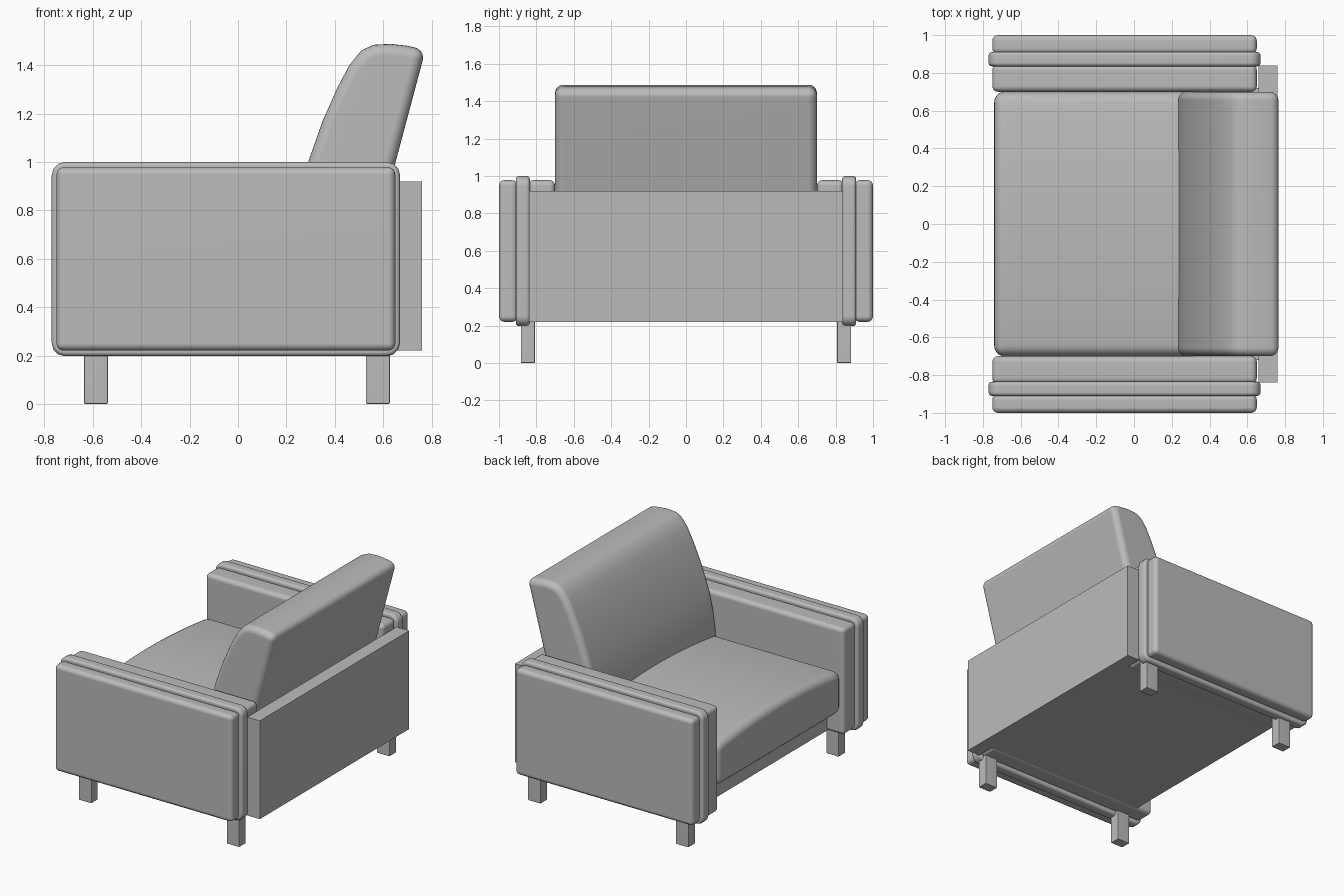
import bpy
import bmesh
import math
from mathutils import Vector

if "Cube" in bpy.data.objects:
    bpy.data.objects.remove(bpy.data.objects["Cube"], do_unlink=True)

grey = bpy.data.materials.new("grey_upholstery")
grey.use_nodes = True
COLOUR = (0.5, 0.5, 0.5, 1.0)
grey.diffuse_color = COLOUR
grey.node_tree.nodes["Principled BSDF"].inputs["Base Color"].default_value = COLOUR


def add_bevel(obj, width, segments):
    mod = obj.modifiers.new("bevel", "BEVEL")
    mod.width = width
    mod.segments = segments
    mod.limit_method = "ANGLE"
    mod.angle_limit = math.radians(40)
    bpy.ops.object.modifier_apply(modifier=mod.name)


def prism(name, profile, axis, lo, hi, bevel=0.0, segments=4):
    """Extrude a 2D profile along x or y and round its sharp edges."""
    bm = bmesh.new()

    def place(p, t):
        return (t, p[0], p[1]) if axis == "x" else (p[0], t, p[1])

    start = bm.faces.new([bm.verts.new(place(p, lo)) for p in profile])
    extruded = bmesh.ops.extrude_face_region(bm, geom=[start], use_keep_orig=True)
    shift = Vector((hi - lo, 0, 0)) if axis == "x" else Vector((0, hi - lo, 0))
    moved = [g for g in extruded["geom"] if isinstance(g, bmesh.types.BMVert)]
    bmesh.ops.translate(bm, verts=moved, vec=shift)
    bmesh.ops.recalc_face_normals(bm, faces=bm.faces)
    mesh = bpy.data.meshes.new(name)
    bm.to_mesh(mesh)
    bm.free()
    mesh.materials.append(grey)
    obj = bpy.data.objects.new(name, mesh)
    bpy.context.collection.objects.link(obj)
    bpy.ops.object.select_all(action="DESELECT")
    obj.select_set(True)
    bpy.context.view_layer.objects.active = obj
    if bevel:
        add_bevel(obj, bevel, segments)
        bpy.ops.object.shade_smooth_by_angle(angle=math.radians(40))
        obj.modifiers.new("weighted_normals", "WEIGHTED_NORMAL").keep_sharp = True
    return obj


def rect(x0, x1, z0, z1):
    return [(x0, z0), (x1, z0), (x1, z1), (x0, z1)]


def rounded_rect(x0, x1, z0, z1, r, steps=3):
    points = []
    corners = [(x1 - r, z1 - r), (x0 + r, z1 - r), (x0 + r, z0 + r), (x1 - r, z0 + r)]
    for i, (cx, cz) in enumerate(corners):
        for k in range(steps + 1):
            a = math.pi / 2 * (i + k / steps)
            points.append((cx + r * math.cos(a), cz + r * math.sin(a)))
    return points


# Arms: two padded slabs with a wider band between them, and legs below
pad = rect(-0.75, 0.65, 0.22, 0.978)
band = rounded_rect(-0.77, 0.67, 0.197, 1.0, 0.055)
for side, s in (("right", -1), ("left", 1)):
    def slab(name, profile, inner, outer, bevel=0.0, segments=4):
        lo, hi = sorted((s * inner, s * outer))
        prism(f"{side}_{name}", profile, "y", lo, hi, bevel, segments)

    slab("arm_outer_pad", pad, 0.9, 1.0, 0.03)
    slab("arm_band", band, 0.835, 0.91, 0.018, 3)
    slab("arm_inner_pad", pad, 0.7, 0.845, 0.03)
    slab("front_leg", rect(-0.637, -0.537, 0, 0.24), 0.807, 0.883, 0.006, 2)
    slab("back_leg", rect(0.528, 0.628, 0, 0.24), 0.807, 0.883, 0.006, 2)

# Frame: base under the seat and panel behind the back cushion
prism("seat_base", rect(-0.62, 0.67, 0.225, 0.42), "y", -0.72, 0.72)
prism("back_panel", rect(0.66, 0.76, 0.22, 0.92), "y", -0.84, 0.84)

# Seat cushion with a crowned top
half = 0.7
crown = [(half * t / 8, 0.68 + 0.05 * (1 - (t / 8) ** 2)) for t in range(8, -9, -1)]
prism("seat_cushion", [(-half, 0.38), (half, 0.38)] + crown, "x", -0.74, 0.5, 0.055, 5)

# Leaning back cushion with a curved front
back = [(0.505, 0.45), (0.775, 1.463), (0.7, 1.48), (0.63, 1.488), (0.56, 1.484),
        (0.51, 1.461), (0.46, 1.4), (0.41, 1.305), (0.35, 1.17), (0.29, 1.0),
        (0.255, 0.85), (0.235, 0.7), (0.225, 0.45)]
prism("back_cushion", back, "y", -0.7, 0.7, 0.045, 5)
